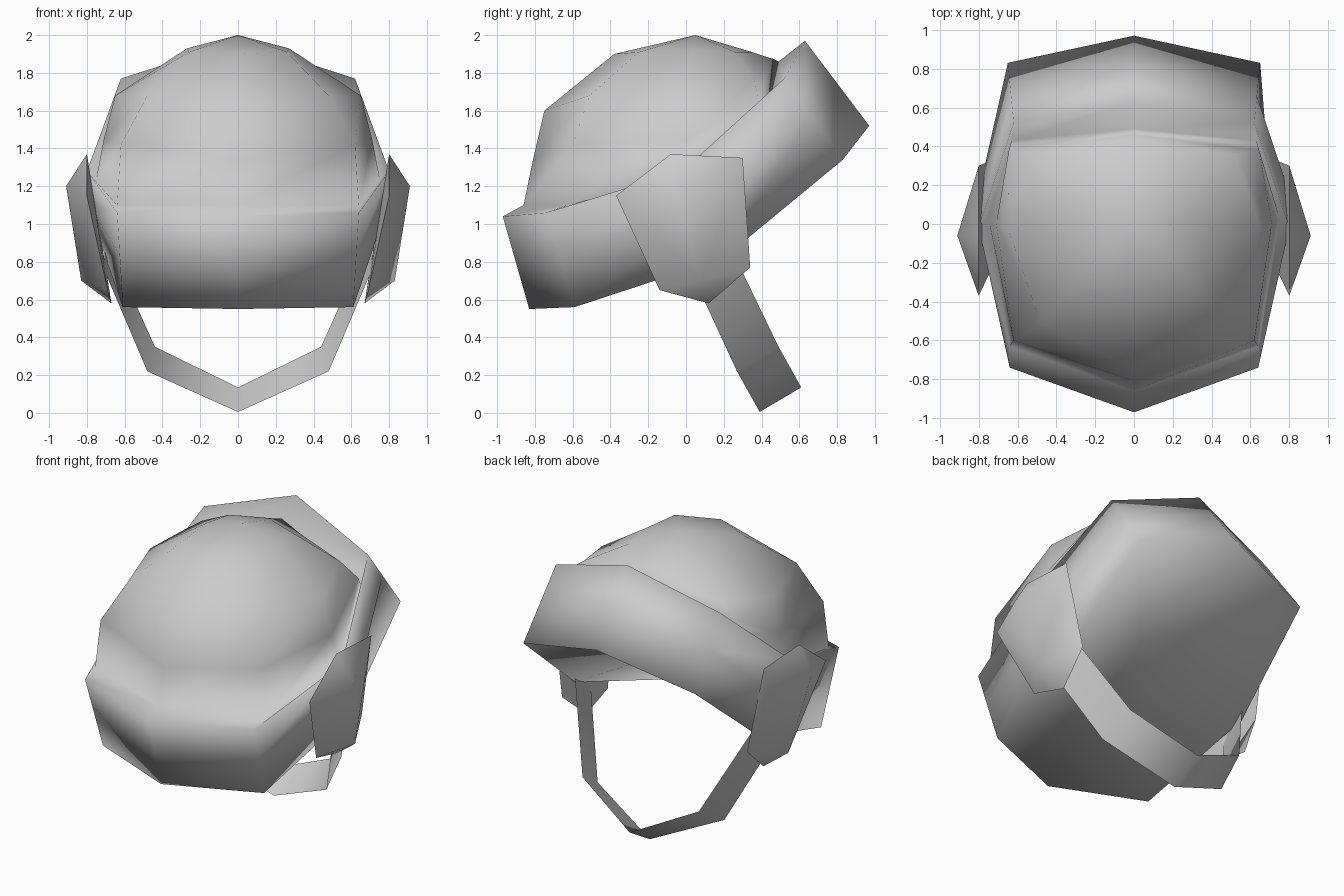
import bpy, bmesh
from math import radians
from mathutils import Vector

if "Cube" in bpy.data.objects:
    bpy.data.objects.remove(bpy.data.objects["Cube"], do_unlink=True)

# One plain grey for everything
grey = bpy.data.materials.new("plain_grey")
grey.use_nodes = True
colour = (0.6, 0.6, 0.6, 1.0)
grey.diffuse_color = colour
for node in grey.node_tree.nodes:
    if node.type == 'BSDF_PRINCIPLED':
        node.inputs["Base Color"].default_value = colour


def finish(bm, name, sharp_angle=None):
    """Turn the bmesh into a smooth shaded object."""
    bmesh.ops.recalc_face_normals(bm, faces=bm.faces[:])
    mesh = bpy.data.meshes.new(name)
    bm.to_mesh(mesh)
    bm.free()
    mesh.materials.append(grey)
    obj = bpy.data.objects.new(name, mesh)
    bpy.context.collection.objects.link(obj)
    for poly in mesh.polygons:
        poly.use_smooth = True
    if sharp_angle is not None:
        bpy.ops.object.select_all(action='DESELECT')
        obj.select_set(True)
        bpy.context.view_layer.objects.active = obj
        bpy.ops.object.shade_smooth_by_angle(angle=radians(sharp_angle))


def mirrored(point, side):
    return Vector((point[0] * side, point[1], point[2]))


def full_ring(half):
    """Half ring runs front centre, front corner, side, back corner, back centre."""
    return [mirrored(p, 1) for p in half] + [mirrored(p, -1) for p in half[-2:0:-1]]


# Hat: folded band and dome share one closed shell
band_bottom = [(0, -.83, .55), (.61, -.59, .56), (.7, .2, .82), (.65, .83, 1.34), (0, .97, 1.52)]
band_top = [(0, -.97, 1.04), (.64, -.74, 1.06), (.8, -.02, 1.28), (.62, .52, 1.77), (0, .63, 1.97)]
dome_base = [(0, -.86, 1.1), (.64, -.63, 1.1), (.75, .03, 1.24), (.63, .43, 1.6), (0, .49, 1.86)]
dome_lower = [(0, -.81, 1.34), (.62, -.6, 1.42), (.71, 0, 1.45), (.645, .38, 1.67), (0, .46, 1.875)]
dome_wall = [(0, -.75, 1.6), (.48, -.51, 1.68), (.65, -.02, 1.68), (.52, .36, 1.76), (0, .44, 1.88)]
dome_crown = [(0, -.38, 1.9), (.26, -.25, 1.91), (.27, .04, 1.93), (.25, .26, 1.91), (0, .35, 1.91)]
band_middle = [Vector(t).lerp(Vector(b), .45) for t, b in zip(band_top, band_bottom)]
band_middle[2] = Vector((.8, .16, 1.12))

bm = bmesh.new()
rings = []
for half in (band_bottom, band_middle, band_top, dome_base, dome_lower, dome_wall, dome_crown):
    rings.append([bm.verts.new(p) for p in full_ring(half)])
count = len(rings[0])
apex = bm.verts.new((0, .05, 2))
hollow = bm.verts.new((0, .05, 1.18))
for i in range(count):
    j = (i + 1) % count
    for low, high in zip(rings, rings[1:]):
        bm.faces.new((low[i], low[j], high[j], high[i]))
    bm.faces.new((rings[-1][i], rings[-1][j], apex))
    # Hollow underside rises to a point inside the dome
    bm.faces.new((rings[0][j], rings[0][i], hollow))
finish(bm, "hat_shell")

# Ear flaps: faceted plates bulging outwards
flap_rim = [(.8, -.08, 1.37), (.8, .3, 1.35), (.8, -.37, 1.15),
            (.69, -.14, .65), (.67, .12, .58), (.7, .34, .77)]
flap_ridge = [(.91, -.06, 1.2), (.83, .08, .7)]
for label, sign in (("left", 1), ("right", -1)):
    bm = bmesh.new()
    for p in flap_rim + flap_ridge:
        bm.verts.new(mirrored(p, sign))
    bmesh.ops.convex_hull(bm, input=bm.verts[:])
    finish(bm, label + "_ear_flap", sharp_angle=60)

# Chin strap: thin ribbon hanging from behind the flaps
strap_front = [(.71, .02, .76), (.48, .27, .22), (0, .39, .005)]
strap_back = [(.7, .21, .93), (.44, .49, .35), (0, .61, .135)]
bm = bmesh.new()
edges = []
for path in (strap_front, strap_back):
    points = [mirrored(p, 1) for p in path] + [mirrored(p, -1) for p in path[-2::-1]]
    edges.append([bm.verts.new(p) for p in points])
for i in range(len(edges[0]) - 1):
    bm.faces.new((edges[0][i], edges[0][i + 1], edges[1][i + 1], edges[1][i]))
finish(bm, "chin_strap")
